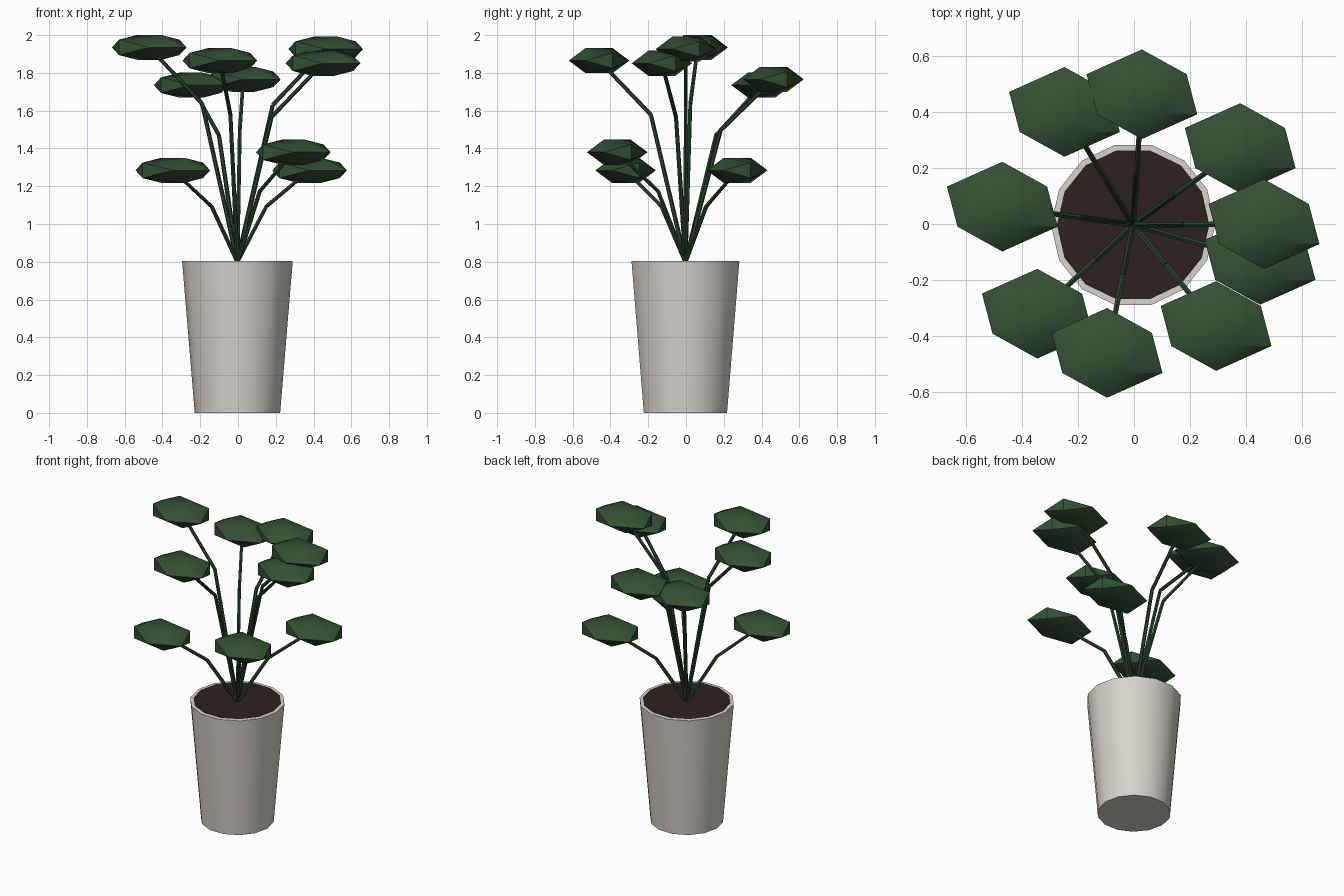
import bpy
import bmesh
import math
from mathutils import Matrix, Vector

cube = bpy.data.objects.get("Cube")
if cube:
    bpy.data.objects.remove(cube, do_unlink=True)


def material(name, colour):
    mat = bpy.data.materials.new(name)
    mat.use_nodes = True
    mat.diffuse_color = (*colour, 1)
    mat.node_tree.nodes["Principled BSDF"].inputs["Base Color"].default_value = (*colour, 1)
    return mat


POT = material("pale clay", (0.68, 0.65, 0.60))
SOIL = material("dark soil", (0.027, 0.015, 0.014))
STEM = material("stem green", (0.022, 0.06, 0.027))
LEAF = material("leaf green", (0.033, 0.08, 0.034))


def make_object(name, bm, mat, smooth=None):
    bmesh.ops.recalc_face_normals(bm, faces=bm.faces)
    mesh = bpy.data.meshes.new(name)
    bm.to_mesh(mesh)
    bm.free()
    mesh.materials.append(mat)
    obj = bpy.data.objects.new(name, mesh)
    bpy.context.collection.objects.link(obj)
    if smooth:
        bpy.ops.object.select_all(action="DESELECT")
        obj.select_set(True)
        bpy.context.view_layer.objects.active = obj
        bpy.ops.object.shade_smooth_by_angle(angle=math.radians(smooth))
    return obj


def add_rod(bm, start, end, r1, r2, sides):
    """Tapered closed cylinder between two points."""
    axis = end - start
    turn = axis.to_track_quat("Z", "Y").to_matrix().to_4x4()
    bmesh.ops.create_cone(bm, cap_ends=True, segments=sides, radius1=r1, radius2=r2,
                          depth=axis.length,
                          matrix=Matrix.Translation((start + end) / 2) @ turn)


# Pot: tapered, fourteen sides, a vertex on the x axis
TOP = 0.805
POT_SIDES = 14
centre = Vector((-0.003, -0.003, 0))


def ring(bm, radius, z):
    step = math.tau / POT_SIDES
    return [bm.verts.new(centre + Vector((radius * math.cos(i * step),
                                          radius * math.sin(i * step), z)))
            for i in range(POT_SIDES)]


bm = bmesh.new()
low, high = ring(bm, 0.226, 0), ring(bm, 0.293, TOP)
for i in range(POT_SIDES):
    j = (i + 1) % POT_SIDES
    bm.faces.new((low[i], low[j], high[j], high[i]))
bm.faces.new(low)
bm.faces.new(high)
make_object("pot", bm, POT, 30)

# Soil: thin disc on the pot
bm = bmesh.new()
bm.faces.new(ring(bm, 0.272, TOP + 0.002))
make_object("soil", bm, SOIL)

# Leaf centres, clockwise from the right side
leaves = [(-0.47, 0.062, 1.935), (-0.248, 0.40, 1.735), (0.028, 0.463, 1.766),
          (0.379, 0.271, 1.284), (0.464, 0.0, 1.926), (0.45, -0.128, 1.851),
          (0.293, -0.364, 1.38), (-0.096, -0.46, 1.865), (-0.345, -0.32, 1.284)]

# Flattened icosahedron with its poles along y
leaf_shape = Matrix.Diagonal((0.221, 0.16, 0.078, 1)) @ Matrix.Rotation(math.pi / 2, 4, "X")
base = centre + Vector((0, 0, 0.8))

for n, spot in enumerate(leaves, 1):
    tip = Vector(spot)
    # Stem: steep lower part, then an outward bend to the leaf
    knee = base.lerp(tip, 0.4)
    knee.z = 1.093 + 0.836 * (tip.z - 1.284)
    bm = bmesh.new()
    add_rod(bm, base, knee, 0.012, 0.011, 6)
    add_rod(bm, knee, tip, 0.011, 0.01, 6)
    make_object(f"stem_{n}", bm, STEM, 30)

    bm = bmesh.new()
    bmesh.ops.create_icosphere(bm, subdivisions=1, radius=1,
                               matrix=Matrix.Translation(tip) @ leaf_shape)
    make_object(f"leaf_{n}", bm, LEAF, 30)
